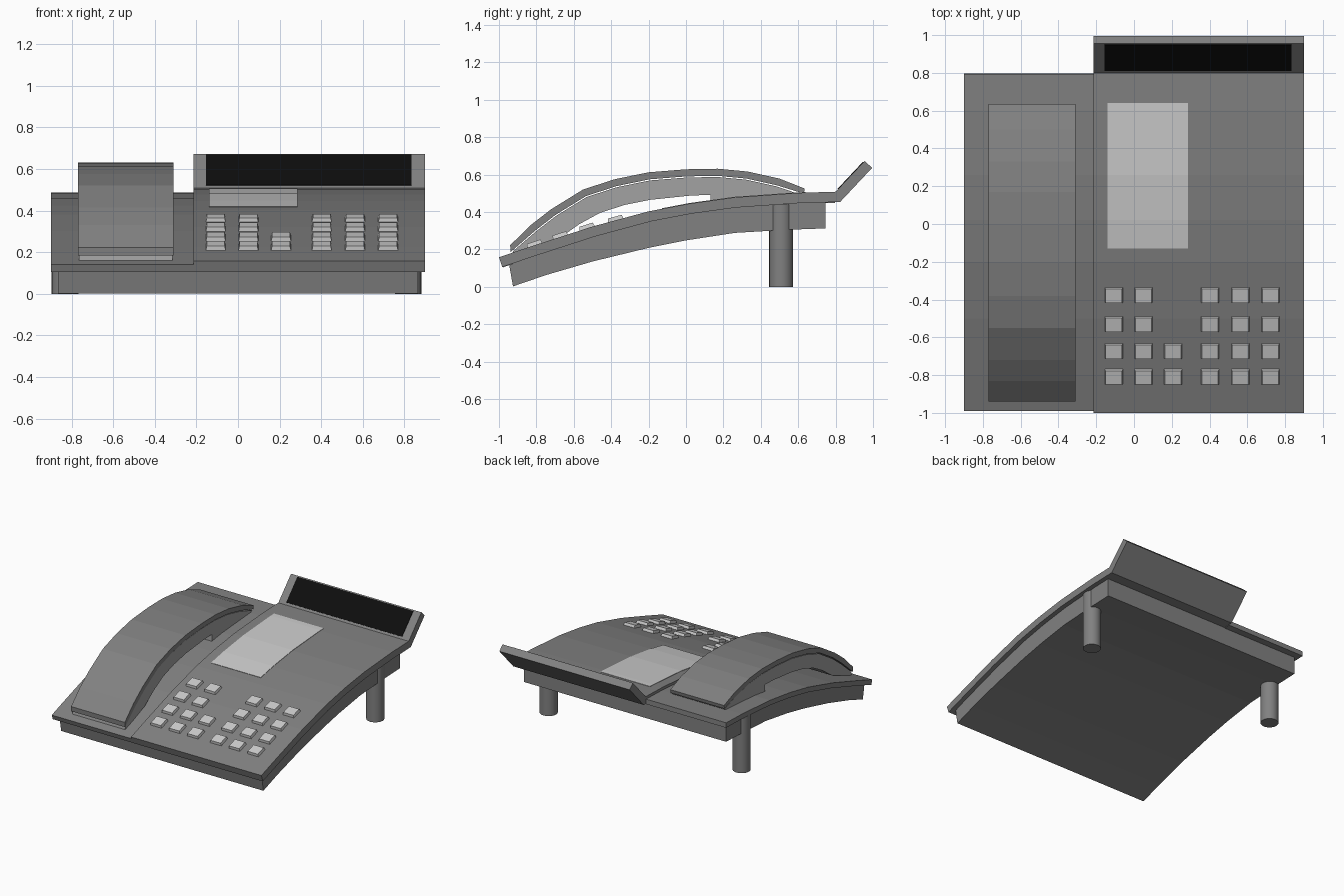
import bpy, bmesh, math
from mathutils import Vector, Matrix

if "Cube" in bpy.data.objects:
    bpy.data.objects.remove(bpy.data.objects["Cube"])


def material(name, value):
    m = bpy.data.materials.new(name)
    m.diffuse_color = (value, value, value, 1)
    m.use_nodes = True
    m.node_tree.nodes["Principled BSDF"].inputs["Base Color"].default_value = m.diffuse_color
    return m


dark = material("dark_grey", 0.22)
mid = material("mid_grey", 0.36)
light = material("light_grey", 0.55)
black = material("black", 0.004)


def finish(name, bm, mat):
    bmesh.ops.recalc_face_normals(bm, faces=bm.faces[:])
    me = bpy.data.meshes.new(name)
    bm.to_mesh(me)
    bm.free()
    me.materials.append(mat)
    ob = bpy.data.objects.new(name, me)
    bpy.context.collection.objects.link(ob)
    return ob


def prism(name, profile, x0, x1, mat):
    """Extrude a closed (y, z) profile along x."""
    bm = bmesh.new()
    face = bm.faces.new([bm.verts.new((x0, y, z)) for y, z in profile])
    ext = bmesh.ops.extrude_face_region(bm, geom=[face], use_keep_orig=True)
    verts = [g for g in ext["geom"] if isinstance(g, bmesh.types.BMVert)]
    bmesh.ops.translate(bm, vec=(x1 - x0, 0, 0), verts=verts)
    return finish(name, bm, mat)


def offset(line, d):
    """Shift an open (y, z) polyline to its lower side by d, with mitred corners."""
    pts = [Vector(p) for p in line]
    dirs = [(b - a).normalized() for a, b in zip(pts, pts[1:])]
    out = []
    for i, p in enumerate(pts):
        a, b = dirs[max(i - 1, 0)], dirs[min(i, len(dirs) - 1)]
        na, nb = Vector((a.y, -a.x)), Vector((b.y, -b.x))
        n = (na + nb).normalized()
        out.append(tuple(p + n * d / n.dot(na)))
    return out


def band(line, d):
    return line + offset(line, d)[::-1]


# Curved top surface, shared by both plates, the card and the keys
surface = [(-1, .158), (-.8, .225), (-.5, .322), (-.2, .403),
           (.02, .445), (.26, .478), (.6, .502), (.8, .508)]


def height(y):
    for (y0, z0), (y1, z1) in zip(surface, surface[1:]):
        if y <= y1:
            return z0 + (z1 - z0) * (y - y0) / (y1 - y0)
    return surface[-1][1]


# Top plates: the right one bends up into the display flap
prism("right_plate", band(surface + [(.955, .673)], .055), -.215, .9, dark)
left_line = [(y, z - .021) for y, z in surface]
left_line[0], left_line[-1] = (-.99, .14), (.795, .487)
prism("left_plate", band(left_line, .038), -.9, -.215, dark)

# Base body under the plates
base_top = [(y, z - .045) for y, z in surface[1:-1]]
base = [(-.945, .115)] + base_top + [(.745, .455), (.745, .312), (.55, .305), (.26, .288),
        (0, .248), (-.2, .208), (-.5, .135), (-.75, .062), (-.925, .002)]
prism("base", base, -.865, .865, dark)

# Rear legs
for side, x in (("left", -.832), ("right", .818)):
    bm = bmesh.new()
    bmesh.ops.create_cone(bm, cap_ends=True, segments=24, radius1=.064, radius2=.064, depth=.44,
                          matrix=Matrix.Translation((x, .509, .22)))
    leg = finish(side + "_leg", bm, dark)
    for p in leg.data.polygons:
        p.use_smooth = len(p.vertices) == 4

# Display screen on the flap
screen = [(.812, .521), (.949, .667)]
prism("screen", band(offset(screen, -.003), .012), -.155, .835, black)

# Label card following the curved plate
card = [(y, height(y) + .003) for y in (-.13, .02, .26, .6, .64)]
prism("card", band(card, .01), -.14, .285, light)

# Keypad: two groups of three columns, third column only on the two front rows
cols = [-.107, .05, .207, .403, .563, .722]
rows = [-.81, -.673, -.53, -.377]
bm = bmesh.new()
for r, y in enumerate(rows):
    slope = math.atan2(height(y + .04) - height(y - .04), .08)
    for c, x in enumerate(cols):
        if c == 2 and r > 1:
            continue
        rot = Matrix.Translation((x, y, height(y) + .005)) @ Matrix.Rotation(slope, 4, 'X')
        verts = bmesh.ops.create_cube(bm, size=1)["verts"]
        for v in verts:
            k = .86 if v.co.z > 0 else 1
            v.co = rot @ Vector((v.co.x * .1 * k, v.co.y * .088 * k, v.co.z * .03))
finish("keys", bm, light)

# Handset: curved outer shell with an arched inner body
shell = [(-.94, .222), (-.83, .33), (-.72, .415), (-.55, .52), (-.38, .575), (-.2, .612),
         (0, .628), (.17, .631), (.33, .616), (.5, .578), (.635, .525)]
lower = offset(shell, .038)
lower[0], lower[-1] = (-.938, .185), (.63, .498)
prism("handset_shell", shell + lower[::-1], -.77, -.31, dark)
inner = offset(shell, .044)[1:-1]
inner = [(-.925, .19)] + inner + [(.62, .49), (.6, .475), (.13, .435), (.13, .492), (.02, .487),
         (-.19, .465), (-.33, .437), (-.46, .395), (-.57, .335), (-.69, .25), (-.93, .155)]
prism("handset_inner", inner, -.765, -.315, mid)
